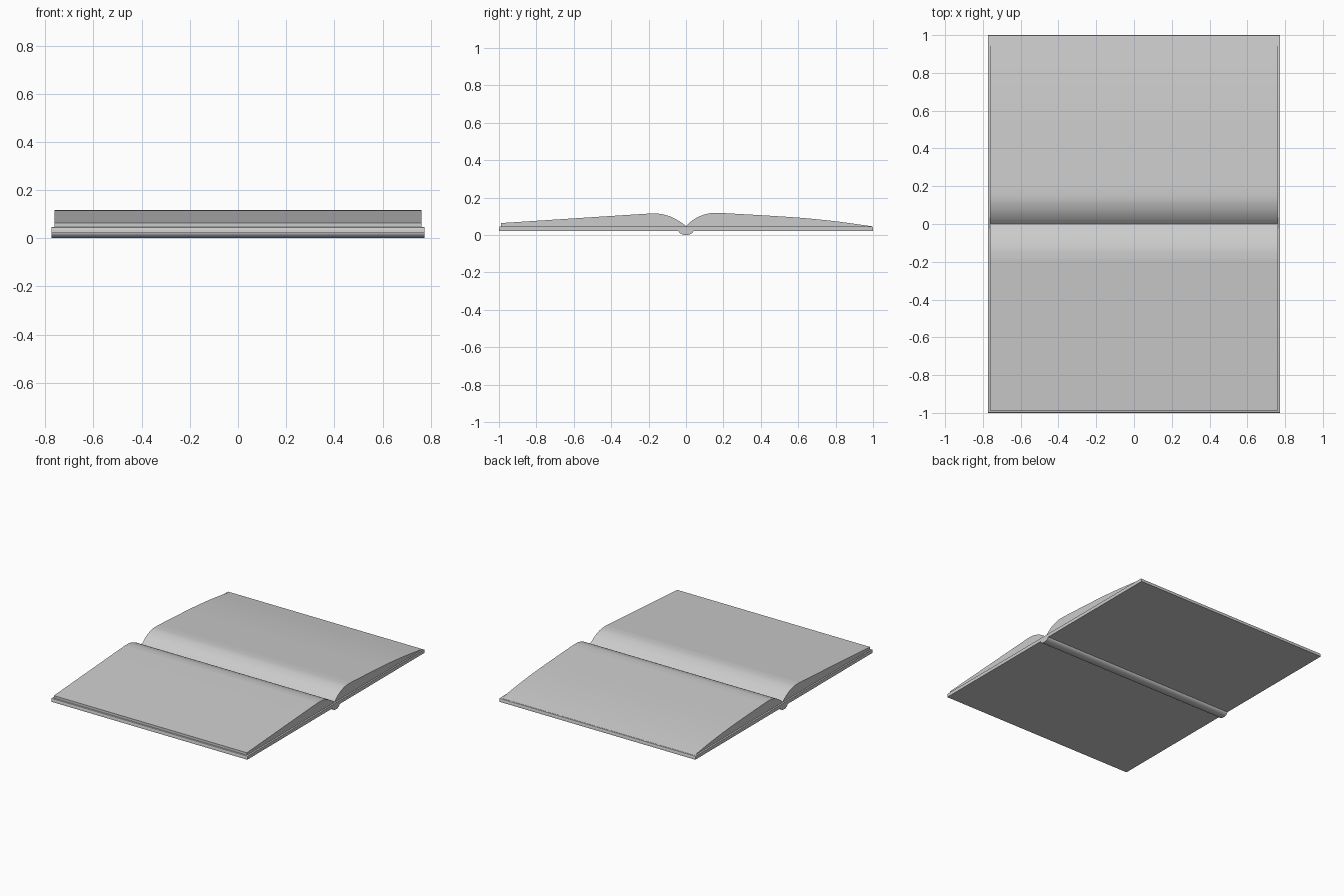
import bpy, bmesh, math
from mathutils import Vector

if "Cube" in bpy.data.objects:
    bpy.data.objects.remove(bpy.data.objects["Cube"])


def spline(pts, steps=6):
    """Catmull-Rom curve through (y, z) points."""
    p = [Vector(q) for q in pts]
    p = [2 * p[0] - p[1]] + p + [2 * p[-1] - p[-2]]
    out = []
    for i in range(1, len(p) - 2):
        a, b, c, d = p[i - 1:i + 3]
        for s in range(steps):
            t = s / steps
            out.append(0.5 * (2 * b + (c - a) * t + (2 * a - 5 * b + 4 * c - d) * t * t
                              + (3 * b - a - 3 * c + d) * t ** 3))
    return out + [p[-2]]


def prism(name, profile, half, bevel=0):
    """Extrude a (y, z) outline along x."""
    bm = bmesh.new()
    face = bm.faces.new([bm.verts.new((-half, y, z)) for y, z in profile])
    ext = bmesh.ops.extrude_face_region(bm, geom=[face])
    moved = [v for v in ext["geom"] if isinstance(v, bmesh.types.BMVert)]
    bmesh.ops.translate(bm, verts=moved, vec=(2 * half, 0, 0))
    bmesh.ops.recalc_face_normals(bm, faces=bm.faces)
    mesh = bpy.data.meshes.new(name)
    bm.to_mesh(mesh)
    bm.free()
    ob = bpy.data.objects.new(name, mesh)
    bpy.context.collection.objects.link(ob)
    if bevel:
        mod = ob.modifiers.new("bevel", 'BEVEL')
        mod.width, mod.segments = bevel, 2
    bpy.ops.object.select_all(action='DESELECT')
    ob.select_set(True)
    bpy.context.view_layer.objects.active = ob
    bpy.ops.object.shade_smooth_by_angle(angle=math.radians(35))
    return ob


# Cover boards, meeting at the spine
for name, s in (("front_cover", -1), ("back_cover", 1)):
    prism(name, [(0, 0.022), (s, 0.022), (s, 0.039), (s * 0.997, 0.044),
                 (s * 0.992, 0.046), (0, 0.046)], 0.774)

# Rounded spine under the covers
arc = [(0.04 * math.cos(a), 0.024 - 0.024 * math.sin(a))
       for a in (math.pi * i / 16 for i in range(17))]
prism("spine", arc, 0.774)

# Page blocks with curled tops dipping into the gutter
left = spline([(0, 0.048), (-0.03, 0.070), (-0.07, 0.093), (-0.12, 0.110), (-0.17, 0.115),
               (-0.24, 0.112), (-0.6, 0.089), (-0.988, 0.064)])
prism("left_pages", left + [(-0.988, 0.045), (0, 0.045)], 0.762)

right = spline([(0, 0.048), (0.03, 0.075), (0.07, 0.099), (0.12, 0.115), (0.17, 0.118),
                (0.24, 0.115), (0.5, 0.100), (0.66, 0.088), (0.82, 0.071), (0.992, 0.047)])
prism("right_pages", right + [(0.992, 0.045), (0, 0.045)], 0.762)
